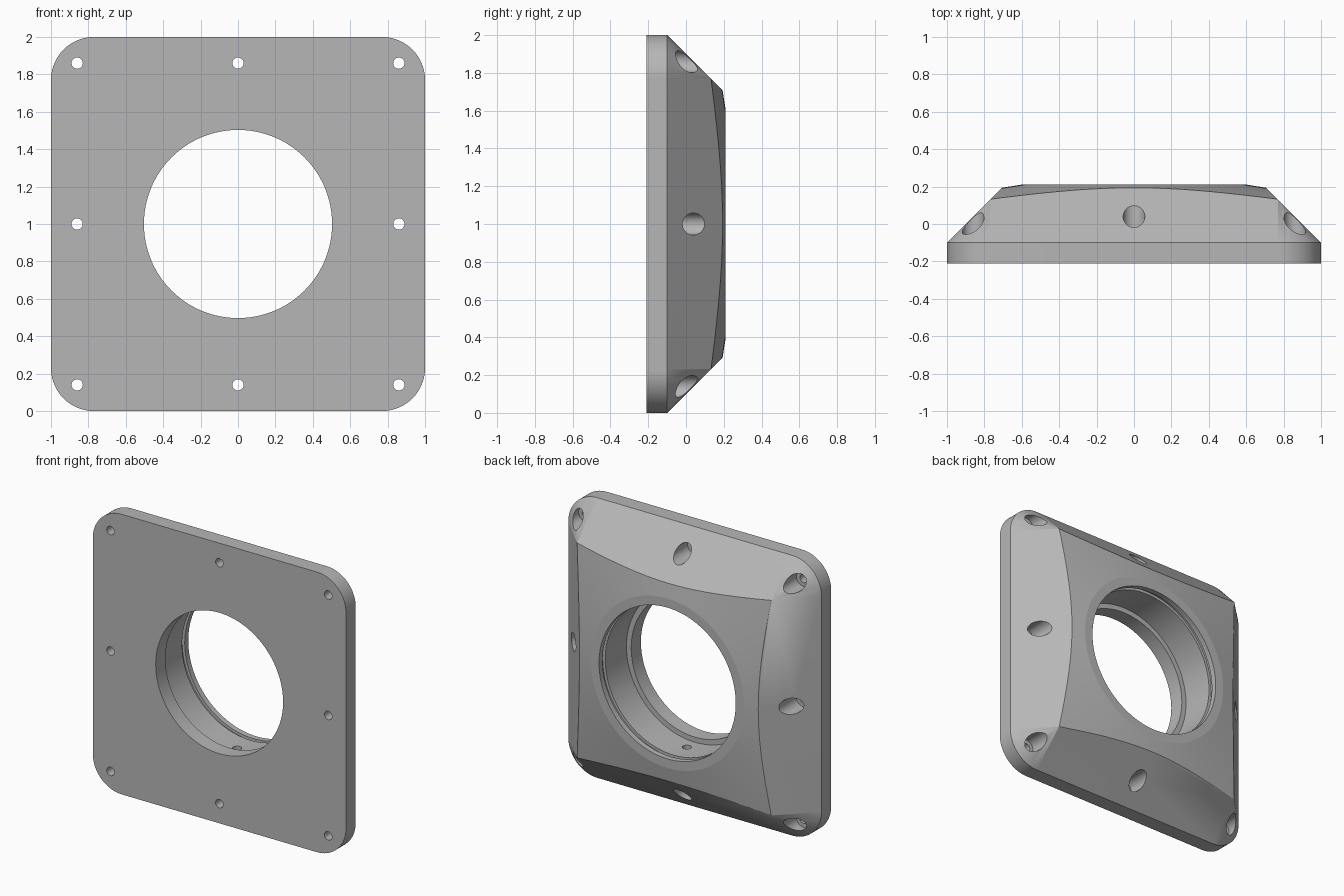
import bpy, bmesh, math
from mathutils import Vector

if "Cube" in bpy.data.objects:
    bpy.data.objects.remove(bpy.data.objects["Cube"], do_unlink=True)

# Single grey material
grey = bpy.data.materials.new("plain grey")
grey.use_nodes = True
colour = (0.47, 0.47, 0.47, 1)
grey.diffuse_color = colour
grey.node_tree.nodes["Principled BSDF"].inputs["Base Color"].default_value = colour

FRONT, EDGE, BACK = -0.21, -0.10, 0.21
CORNER = 0.23
HOLE = 0.86


def finish(bm, name):
    bmesh.ops.recalc_face_normals(bm, faces=bm.faces)
    mesh = bpy.data.meshes.new(name)
    bm.to_mesh(mesh)
    bm.free()
    mesh.materials.append(grey)
    obj = bpy.data.objects.new(name, mesh)
    bpy.context.collection.objects.link(obj)
    return obj


def lathe(name, profile, x=0, z=1, segments=128):
    """Closed solid turned about an axis along y; profile is (radius, y)."""
    bm = bmesh.new()
    rings = []
    for r, y in profile:
        angles = [2 * math.pi * i / segments for i in range(segments)]
        rings.append([bm.verts.new((x + r * math.cos(a), y, z + r * math.sin(a)))
                      for a in angles])
    for a, b in zip(rings, rings[1:]):
        for i in range(segments):
            j = (i + 1) % segments
            bm.faces.new((a[i], a[j], b[j], b[i]))
    bm.faces.new(rings[0])
    bm.faces.new(rings[-1])
    return finish(bm, name)


def boolean(target, tool, operation):
    mod = target.modifiers.new(operation, "BOOLEAN")
    mod.operation = operation
    mod.solver = "EXACT"
    mod.object = tool
    bpy.context.view_layer.objects.active = target
    bpy.ops.object.modifier_apply(modifier=mod.name)
    bpy.data.objects.remove(tool, do_unlink=True)


# Body: rounded square plate whose 45 degree bevel closes to sharp corners
bm = bmesh.new()
STEPS = 24
for sx, sz in ((1, 1), (-1, 1), (-1, -1), (1, -1)):
    c = 1 - CORNER
    for i in range(STEPS + 1):
        a = math.pi / 2 * i / STEPS
        px, pz = c + CORNER * math.cos(a), c + CORNER * math.sin(a)
        for y in (FRONT, EDGE):
            bm.verts.new((sx * px, y, 1 + sz * pz))
    for inset in (CORNER, 0.4):
        s = 1 - inset
        bm.verts.new((sx * s, EDGE + inset, 1 + sz * s))
hull = bmesh.ops.convex_hull(bm, input=bm.verts)
bmesh.ops.dissolve_limit(bm, angle_limit=0.002, verts=bm.verts, edges=bm.edges)
body = finish(bm, "mounting_flange")

# Shallow cone and flat ring on the back
boolean(body, lathe("back_cone", [(1.6, -0.4), (1.6, 0.05), (0.605, BACK), (0.3, BACK)]),
        "INTERSECT")

# Stepped centre bore with a front lip and a groove near the back rim
boolean(body, lathe("bore", [(0.503, -0.4), (0.503, -0.10), (0.54, -0.10),
                             (0.54, 0.14), (0.56, 0.14), (0.56, 0.17),
                             (0.54, 0.17), (0.54, 0.4)]), "DIFFERENCE")

# Counterbored screw holes around the edge
for ix in (-1, 0, 1):
    for iz in (-1, 0, 1):
        if ix or iz:
            boolean(body, lathe("screw_hole",
                                [(0.03, -0.4), (0.03, -0.10), (0.058, -0.10), (0.058, 0.4)],
                                ix * HOLE, 1 + iz * HOLE, 64), "DIFFERENCE")

# Small radial hole in the bottom of the bore
bm = bmesh.new()
bmesh.ops.create_cone(bm, cap_ends=True, segments=64, radius1=0.03, radius2=0.03, depth=0.3)
bmesh.ops.translate(bm, verts=bm.verts, vec=Vector((0, -0.01, 0.5)))
boolean(body, finish(bm, "radial_hole"), "DIFFERENCE")

# Smooth curved walls, crisp edges
bpy.ops.object.select_all(action="DESELECT")
body.select_set(True)
bpy.context.view_layer.objects.active = body
bpy.ops.object.shade_smooth_by_angle(angle=math.radians(7))
